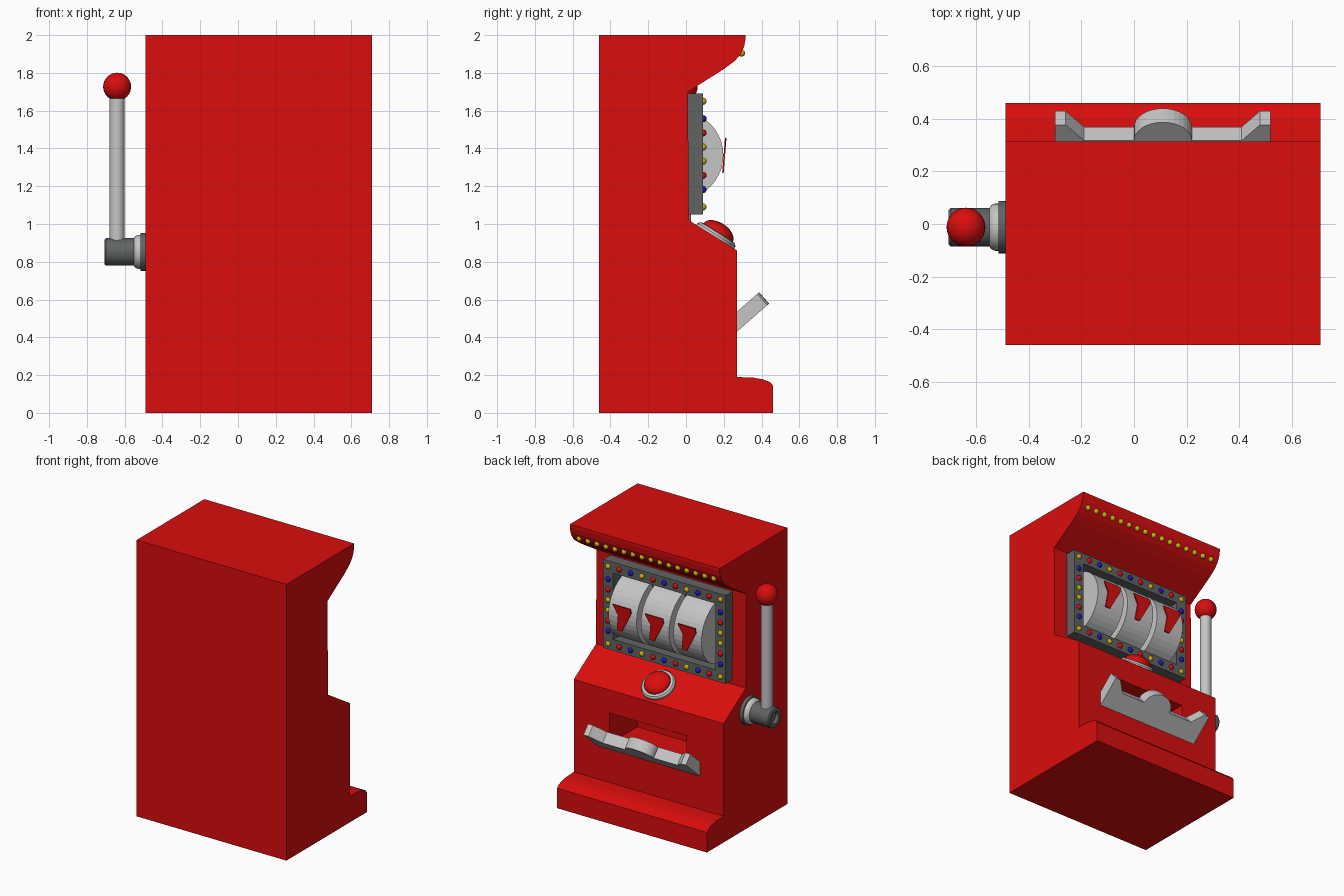
import bpy, bmesh, math
from mathutils import Matrix, Vector

old = bpy.data.objects.get("Cube")
if old:
    bpy.data.objects.remove(old)


def material(name, rgb):
    m = bpy.data.materials.new(name)
    m.use_nodes = True
    m.diffuse_color = (*rgb, 1)
    m.node_tree.nodes["Principled BSDF"].inputs["Base Color"].default_value = (*rgb, 1)
    return m


RED = material("cabinet red", (0.70, 0.004, 0.004))
LIGHT = material("light grey", (0.56, 0.56, 0.56))
DARK = material("dark grey", (0.12, 0.125, 0.125))
GOLD = material("bulb gold", (0.60, 0.42, 0.005))
BLUE = material("bulb blue", (0.01, 0.01, 0.50))
MID = 0.11  # centre line of the cabinet


def finish(name, bm, mat, smooth=False):
    bmesh.ops.recalc_face_normals(bm, faces=bm.faces)
    me = bpy.data.meshes.new(name)
    bm.to_mesh(me)
    bm.free()
    ob = bpy.data.objects.new(name, me)
    bpy.context.collection.objects.link(ob)
    me.materials.append(mat)
    if smooth:
        bpy.ops.object.select_all(action='DESELECT')
        ob.select_set(True)
        bpy.context.view_layer.objects.active = ob
        bpy.ops.object.shade_smooth_by_angle(angle=math.radians(35))
    return ob


def add_box(bm, lo, hi):
    lo, hi = Vector(lo), Vector(hi)
    m = Matrix.Translation((lo + hi) / 2) @ Matrix.Diagonal((*(hi - lo), 1))
    bmesh.ops.create_cube(bm, size=1, matrix=m)


def prism(name, points, depth, mat):
    """Extrude a closed 3D outline along a vector."""
    bm = bmesh.new()
    face = bm.faces.new([bm.verts.new(p) for p in points])
    out = bmesh.ops.extrude_face_region(bm, geom=[face], use_keep_orig=True)
    moved = [g for g in out["geom"] if isinstance(g, bmesh.types.BMVert)]
    bmesh.ops.translate(bm, vec=depth, verts=moved)
    return finish(name, bm, mat)


def lathe(name, profile, origin, axis, mat, steps=32, smooth=True):
    """Revolve (radius, height) points around an axis."""
    bm = bmesh.new()
    vs = [bm.verts.new((r, 0, h)) for r, h in profile]
    edges = [bm.edges.new(p) for p in zip(vs, vs[1:])]
    bmesh.ops.spin(bm, geom=vs + edges, cent=(0, 0, 0), axis=(0, 0, 1),
                   angle=math.tau, steps=steps)
    bmesh.ops.remove_doubles(bm, verts=bm.verts, dist=0.0002)
    turn = Vector((0, 0, 1)).rotation_difference(Vector(axis)).to_matrix().to_4x4()
    bm.transform(Matrix.Translation(origin) @ turn)
    return finish(name, bm, mat, smooth)


# Cabinet side profile, extruded across the width
side = [(-.46, 0), (.46, 0), (.46, .145), (.445, .163), (.41, .177), (.36, .186),
        (.27, .19), (.27, .86), (.015, 1.02), (.01, 1.70), (.20, 1.82), (.26, 1.865),
        (.29, 1.90), (.308, 1.94), (.315, 1.98), (.315, 2), (-.46, 2)]
cabinet = prism("cabinet", [(-.49, y, z) for y, z in side], (1.2, 0, 0), RED)

# Payout recess cut into the cabinet
bm = bmesh.new()
add_box(bm, (-.195, -.05, .47), (.425, .4, .693))
cutter = finish("recess_cutter", bm, RED)
cutter.hide_render = True
cut = cabinet.modifiers.new("recess", 'BOOLEAN')
cut.object = cutter
cut.solver = 'EXACT'
bpy.context.view_layer.objects.active = cabinet
bpy.ops.object.modifier_apply(modifier="recess")
bpy.data.objects.remove(cutter)

# Tilted payout tray with raised wings and a central arch
arch = [(MID + .11 * math.cos(a), .133 + .093 * math.sin(a))
        for a in (math.pi * i / 16 for i in range(17))]
right_half = [(.41, 0), (.41, .213), (.37, .213), (.30, .133)]
outline = ([(MID + x, v) for x, v in right_half] + arch
           + [(MID - x, v) for x, v in reversed(right_half)])
along, up = Vector((0, .753, .658)), Vector((0, -.658, .753))
tray = prism("payout_tray", [Vector((x, .27, .43)) + along * v for x, v in outline],
             up * .08, LIGHT)

# Reel window frame and its backing
bm = bmesh.new()
for s in (-1, 1):
    add_box(bm, (MID + s * .45 - .04, .005, 1.05), (MID + s * .45 + .04, .09, 1.69))
    add_box(bm, (MID - .41, .005, 1.37 + s * .28 - .04),
            (MID + .41, .09, 1.37 + s * .28 + .04))
finish("window_frame", bm, DARK)
bm = bmesh.new()
add_box(bm, (MID - .41, .005, 1.13), (MID + .41, .016, 1.61))
finish("window_backing", bm, DARK)

# Three reels, each with a plain tapered mark
R, W = .235, .1125
mark = [(.07, .09), (-.075, .09), (-.075, .055), (.005, -.095), (.045, -.095), (.03, .02)]
for i, name in enumerate(("right", "middle", "left")):
    x = MID + (i - 1) * .26
    lathe(name + "_reel", [(0, -W), (R, -W), (R, W), (0, W)],
          (x, -.037, 1.364), (1, 0, 0), LIGHT, 40, False)
    prism(name + "_reel_mark", [(x + u, .199 + v * .08, 1.364 + v) for u, v in mark],
          (0, .008, 0), RED)

# Bulbs around the window and under the canopy
bulbs = {"gold": [], "blue": [], "red": []}
row = ("gold", "red", "blue", "gold", "red", "blue")
column = ("blue", "red", "gold")
for s in (-1, 1):
    for i in range(11):
        bulbs[row[min(i, 10 - i)]].append((MID + (i - 5) * .09, .09, 1.37 + s * .28))
    for i in range(6):
        bulbs[column[min(i, 5 - i)]].append((MID + s * .45, .09, 1.37 + (i - 2.5) * .075))
for i in range(16):
    bulbs["gold"].append((MID + (i - 7.5) * .072, .294, 1.905))
for (name, spots), mat in zip(bulbs.items(), (GOLD, BLUE, RED)):
    bm = bmesh.new()
    for p in spots:
        bmesh.ops.create_uvsphere(bm, u_segments=12, v_segments=8, radius=.019,
                                  matrix=Matrix.Translation(p))
    finish(name + "_bulbs", bm, mat, True)

# Push button on the sloped panel
slope = Vector((0, .531, .847)).normalized()
spot = Vector((MID, .155, .932))
lathe("button_ring", [(0, -.01), (.118, -.01), (.118, .012), (.108, .025), (.09, .028), (0, .028)],
      spot, slope, LIGHT)
dome = [(.092 * math.cos(a), .025 + .055 * math.sin(a))
        for a in (math.pi / 2 * i / 8 for i in range(9))]
lathe("button_dome", [(0, .02)] + dome, spot, slope, RED)

# Pull lever on the side
hub = (-.49, -.012, .852)
lathe("lever_plate", [(0, -.01), (.1, -.01), (.1, .026), (0, .026)], hub, (-1, 0, 0), DARK)
lathe("lever_collar", [(0, .02), (.09, .02), (.09, .04), (.083, .055), (.07, .063), (0, .063)],
      hub, (-1, 0, 0), LIGHT)
lathe("lever_hub", [(0, .05), (.073, .05), (.073, .208), (.066, .216), (.042, .216),
                    (.042, .19), (0, .19)], hub, (-1, 0, 0), DARK)
lathe("lever_rod", [(0, 0), (.039, 0), (.039, .82), (0, .82)],
      (-.64, -.012, .87), (0, 0, 1), LIGHT)
bm = bmesh.new()
bmesh.ops.create_uvsphere(bm, u_segments=32, v_segments=16, radius=.074,
                          matrix=Matrix.Translation((-.64, -.012, 1.727)))
finish("lever_knob", bm, RED, True)
